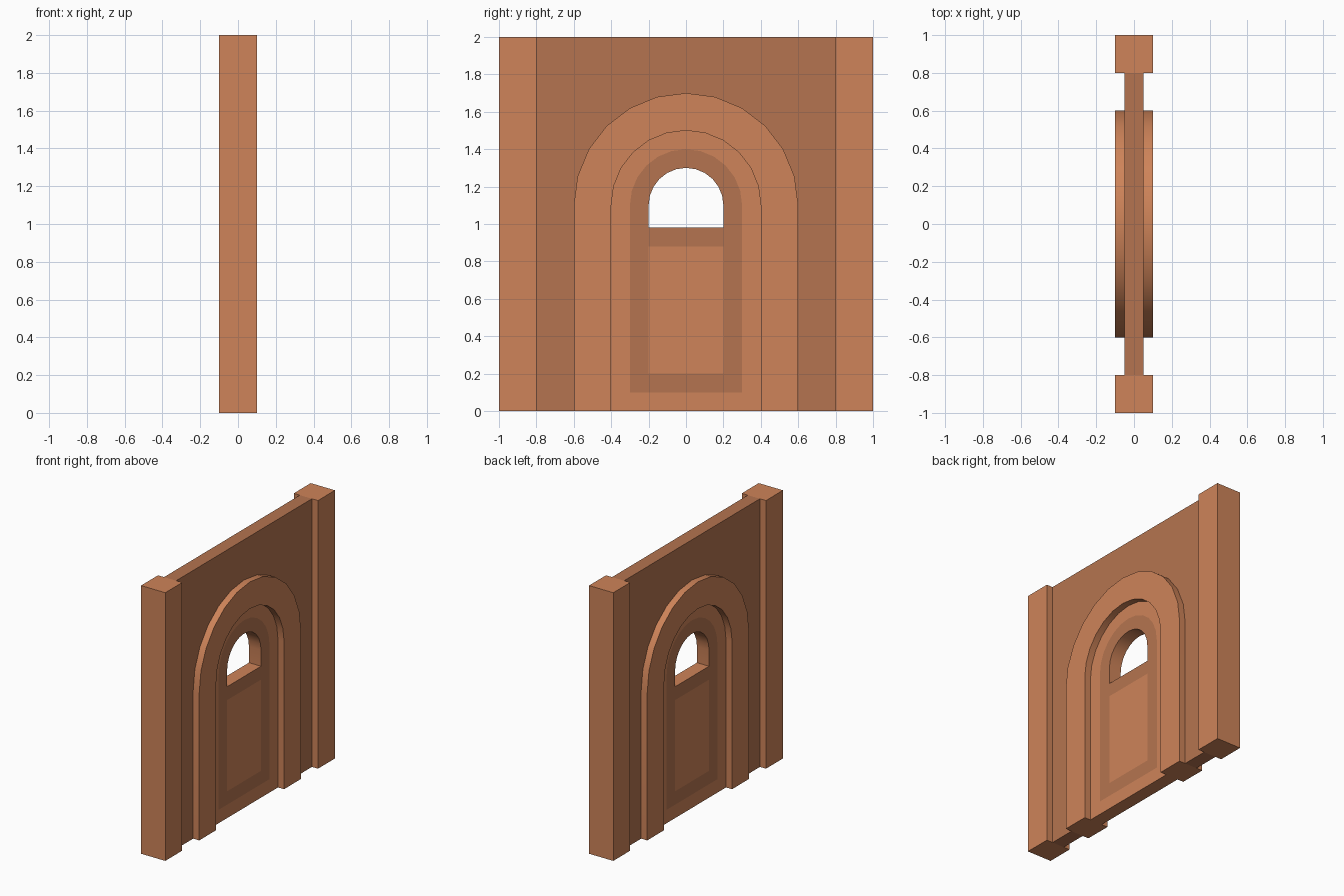
import bpy, bmesh, math

if "Cube" in bpy.data.objects:
    bpy.data.objects.remove(bpy.data.objects["Cube"])


def material(name, rgb):
    m = bpy.data.materials.new(name)
    m.diffuse_color = (*rgb, 1)
    m.use_nodes = True
    m.node_tree.nodes["Principled BSDF"].inputs["Base Color"].default_value = m.diffuse_color
    return m


light = material("light_clay", (0.62, 0.23, 0.10))
dark = material("dark_clay", (0.46, 0.175, 0.08))


def arch(r, base=0.0, levels=(), spring=1.1, n=12):
    """Open (y, z) outline: up the left leg, over the arc, down the right leg."""
    legs = [base, *levels]
    arc = [(-r * math.cos(math.pi * i / n), spring + r * math.sin(math.pi * i / n))
           for i in range(n + 1)]
    return [(-r, z) for z in legs] + arc + [(r, z) for z in reversed(legs)]


def slab(name, regions, half_x, side_mat=None):
    """Extrude flat (y, z) regions, each (points, material index), through x."""
    me = bpy.data.meshes.new(name)
    bm = bmesh.new()
    cache = {}

    def vert(p):
        key = (round(p[0], 4), round(p[1], 4))
        if key not in cache:
            cache[key] = bm.verts.new((-half_x, *key))
        return cache[key]

    for pts, mat in regions:
        bm.faces.new([vert(p) for p in pts]).material_index = mat
    bmesh.ops.recalc_face_normals(bm, faces=bm.faces)
    res = bmesh.ops.extrude_face_region(bm, geom=bm.faces[:], use_keep_orig=True)
    moved = [g for g in res["geom"] if isinstance(g, bmesh.types.BMVert)]
    bmesh.ops.translate(bm, verts=moved, vec=(2 * half_x, 0, 0))
    bmesh.ops.recalc_face_normals(bm, faces=bm.faces)
    for f in bm.faces:
        f.smooth = True
        if side_mat is not None and abs(f.normal.x) < 0.5:
            f.material_index = side_mat
    bm.to_mesh(me)
    bm.free()
    me.materials.append(light)
    me.materials.append(dark)
    me.set_sharp_from_angle(angle=math.radians(30))
    ob = bpy.data.objects.new(name, me)
    bpy.context.collection.objects.link(ob)
    return ob


def rect(y0, y1, z0, z1):
    return [(y0, z0), (y0, z1), (y1, z1), (y1, z0)]


def ring(outer, inner):
    n = len(outer)
    return [[outer[i], outer[(i + 1) % n], inner[(i + 1) % n], inner[i]] for i in range(n)]


# Square pillars at both ends
for side, y in (("left", -1.0), ("right", 0.8)):
    slab(side + "_pillar", [(rect(y, y + 0.2, 0, 2), 0)], 0.1)

# Thin wall with an arched opening
slab("wall", [(rect(-0.8, 0.8, 0, 2) + arch(0.6)[::-1], 1)], 0.05, 1)

# Raised arch surround
slab("arch_surround", [(arch(0.6) + arch(0.4)[::-1], 0)], 0.1)

# Door: light rim, inlaid dark band and crossbar, light panel, open window
levels = (0.88, 0.98)
rim, band, inner = arch(0.4, 0, levels), arch(0.3, 0.1, levels), arch(0.2, 0.2, levels)
regions = [(q, 0) for q in ring(rim, band)] + [(q, 1) for q in ring(band, inner)]
regions += [(rect(-0.2, 0.2, 0.2, 0.88), 0), (rect(-0.2, 0.2, 0.88, 0.98), 1)]
slab("door", regions, 0.05, 0)
